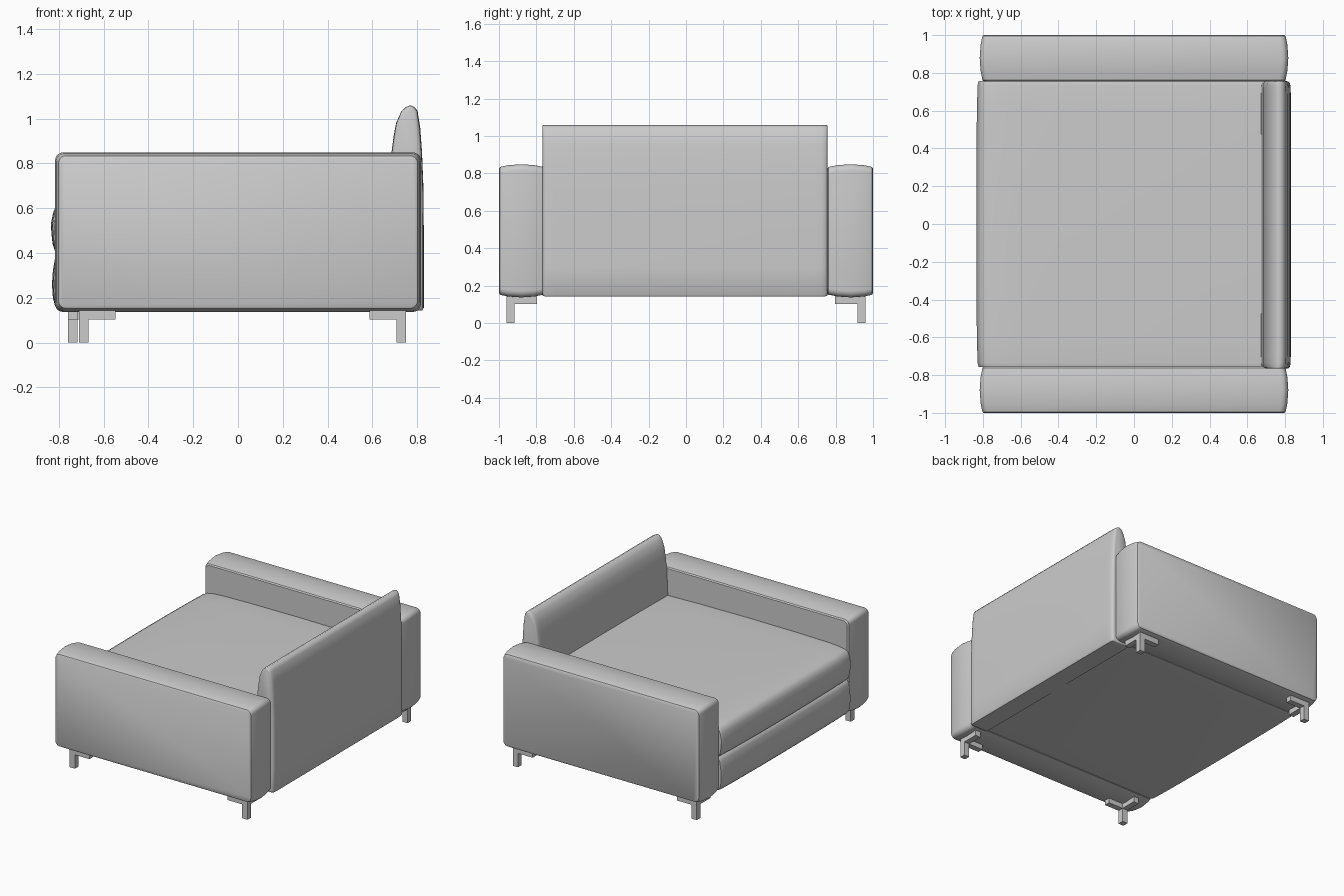
import bpy, bmesh, math

if "Cube" in bpy.data.objects:
    bpy.data.objects.remove(bpy.data.objects["Cube"])


def finish(name, bm, angle=35):
    bmesh.ops.recalc_face_normals(bm, faces=bm.faces)
    me = bpy.data.meshes.new(name)
    bm.to_mesh(me)
    bm.free()
    ob = bpy.data.objects.new(name, me)
    bpy.context.collection.objects.link(ob)
    bpy.ops.object.select_all(action='DESELECT')
    ob.select_set(True)
    bpy.context.view_layer.objects.active = ob
    bpy.ops.object.shade_smooth_by_angle(angle=math.radians(angle))
    return ob


def rounded_rect(x0, x1, z0, z1, r, n=5):
    pts = []
    for cx, cz, a0 in ((x1 - r, z1 - r, 0), (x0 + r, z1 - r, 90),
                       (x0 + r, z0 + r, 180), (x1 - r, z0 + r, 270)):
        for i in range(n + 1):
            a = math.radians(a0 + 90 * i / n)
            pts.append((cx + r * math.cos(a), cz + r * math.sin(a)))
    return pts


def loft(name, profile, sections, angle=35):
    """Sweep an x-z profile along y; each section is (y, x inset[, z inset])."""
    bm = bmesh.new()
    xs, zs = zip(*profile)
    cx, cz = (min(xs) + max(xs)) / 2, (min(zs) + max(zs)) / 2
    hx, hz = max(xs) - cx, max(zs) - cz
    rings = []
    for y, *d in sections:
        sx, sz = (hx - d[0]) / hx, (hz - d[-1]) / hz
        rings.append([bm.verts.new((cx + (x - cx) * sx, y, cz + (z - cz) * sz))
                      for x, z in profile])
    n = len(profile)
    for a, b in zip(rings, rings[1:]):
        for i in range(n):
            j = (i + 1) % n
            bm.faces.new((a[i], a[j], b[j], b[i]))
    bm.faces.new(rings[0])
    bm.faces.new(rings[-1])
    return finish(name, bm, angle)


def box(bm, lo, hi):
    vs = bmesh.ops.create_cube(bm, size=1)['verts']
    for v in vs:
        for k in range(3):
            v.co[k] = lo[k] + (v.co[k] + 0.5) * (hi[k] - lo[k])


# armrests: flat sides, crowned rim between the seams
arm_profile = rounded_rect(-0.817, 0.817, 0.137, 0.849, 0.035)
rim = [(1.0, 0.022), (0.995, 0.015), (0.985, 0.012), (0.95, 0.005), (0.88, 0.0),
       (0.81, 0.005), (0.775, 0.012), (0.763, 0.014), (0.755, 0.022)]
for label, s in (("left", -1), ("right", 1)):
    loft(label + "_armrest", arm_profile, [(s * y, d) for y, d in rim])

# backrest: tapered profile with a rounded top
back_profile = [(0.822, 0.142), (0.83, 0.155), (0.83, 0.3), (0.83, 0.5), (0.828, 0.7),
                (0.822, 0.85), (0.814, 0.96), (0.802, 1.035), (0.79, 1.05), (0.77, 1.06),
                (0.75, 1.052), (0.73, 1.034), (0.706, 0.98), (0.695, 0.92), (0.683, 0.83),
                (0.672, 0.6), (0.68, 0.142)]
loft("backrest", back_profile,
     [(-0.766, 0.02, 0.005), (-0.763, 0.011, 0.002), (-0.755, 0.004, 0.001),
      (-0.735, 0.001, 0), (-0.70, 0.0), (0.69, 0.0), (0.725, 0.001, 0),
      (0.745, 0.004, 0.001), (0.753, 0.011, 0.002), (0.756, 0.02, 0.005)], 50)

# seat cushion and base: soft bulging fronts
half = [(0.0, 0.0, 0.0), (0.3, 0.0005, 0.001), (0.6, 0.003, 0.004), (0.735, 0.007, 0.006),
        (0.752, 0.011, 0.008), (0.758, 0.014, 0.01)]
ends = [(-y, dx, dz) for y, dx, dz in half[:0:-1]] + half
seat_profile = [(0.70, 0.395), (0.70, 0.637), (0.4, 0.644), (0.0, 0.648), (-0.4, 0.646),
                (-0.65, 0.641), (-0.74, 0.635), (-0.79, 0.625), (-0.813, 0.612),
                (-0.826, 0.58), (-0.835, 0.535), (-0.834, 0.49), (-0.828, 0.44),
                (-0.818, 0.41), (-0.80, 0.395)]
loft("seat_cushion", seat_profile, ends, 50)
base_profile = [(0.70, 0.147), (0.70, 0.405), (-0.79, 0.405), (-0.806, 0.397),
                (-0.818, 0.375), (-0.827, 0.32), (-0.831, 0.26), (-0.827, 0.2),
                (-0.818, 0.165), (-0.806, 0.152), (-0.79, 0.147)]
loft("seat_base", base_profile, [(y, dx * 0.8, dz * 0.5) for y, dx, dz in ends], 50)

# legs: square post with an L-shaped mounting plate
post, arm = 0.043, 0.163
for name, x, y in (("front_left_leg", -0.71, -0.96), ("front_right_leg", -0.76, 0.96),
                   ("back_left_leg", 0.75, -0.96), ("back_right_leg", 0.75, 0.96)):
    dx, dy = (-1 if x > 0 else 1), (-1 if y > 0 else 1)
    bm = bmesh.new()
    for lx, ly, z0, z1 in ((post, post, 0, 0.105), (arm, post, 0.103, 0.15),
                           (post, arm, 0.103, 0.15)):
        xa, xb = sorted((x, x + dx * lx))
        ya, yb = sorted((y, y + dy * ly))
        box(bm, (xa, ya, z0), (xb, yb, z1))
    finish(name, bm)
